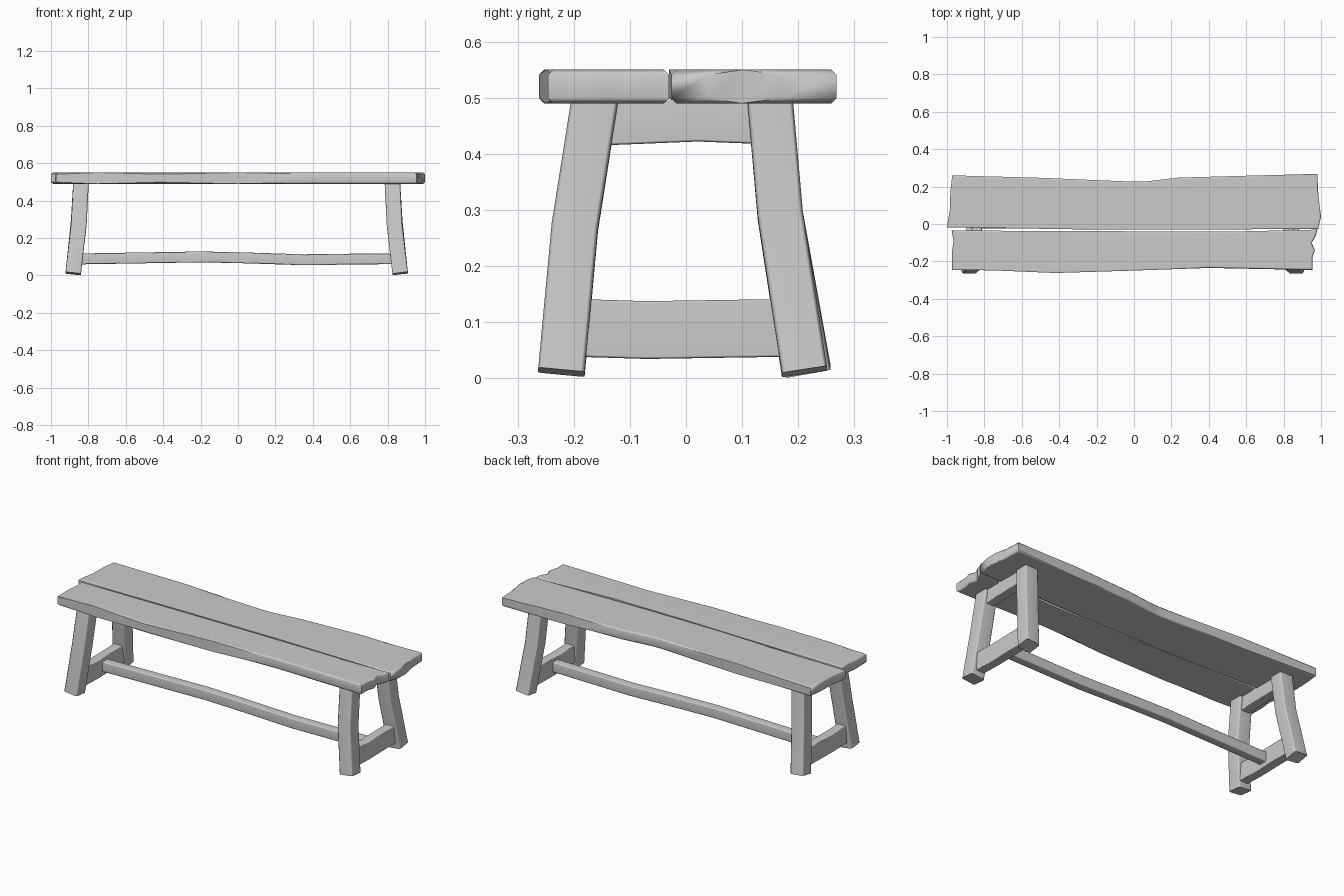
import bpy, bmesh, math
from mathutils import Vector

if "Cube" in bpy.data.objects:
    bpy.data.objects.remove(bpy.data.objects["Cube"], do_unlink=True)

grey = bpy.data.materials.new("plain grey wood")
grey.use_nodes = True
COLOUR = (0.6, 0.6, 0.6, 1)
grey.diffuse_color = COLOUR
grey.node_tree.nodes["Principled BSDF"].inputs["Base Color"].default_value = COLOUR


def finish(name, bm):
    """Turn a bmesh into a smooth-shaded object with firm flat faces."""
    bmesh.ops.recalc_face_normals(bm, faces=bm.faces)
    mesh = bpy.data.meshes.new(name)
    bm.to_mesh(mesh)
    bm.free()
    mesh.materials.append(grey)
    ob = bpy.data.objects.new(name, mesh)
    bpy.context.collection.objects.link(ob)
    bpy.ops.object.select_all(action="DESELECT")
    ob.select_set(True)
    bpy.context.view_layer.objects.active = ob
    bpy.ops.object.shade_smooth_by_angle(angle=math.radians(50))
    weighted = ob.modifiers.new("firm faces", "WEIGHTED_NORMAL")
    weighted.keep_sharp = True
    return ob


def plank(name, outline, low=0.49, high=0.55, chamfer=0.009):
    """Extrude a wavy outline and chamfer its top and bottom rims."""
    bm = bmesh.new()
    base = bm.faces.new([bm.verts.new((x, y, low)) for x, y in outline])
    top = bmesh.ops.extrude_face_region(bm, geom=[base], use_keep_orig=True)["geom"]
    for v in top:
        if isinstance(v, bmesh.types.BMVert):
            v.co.z = high
    rims = [e for e in bm.edges if abs(e.verts[0].co.z - e.verts[1].co.z) < 1e-5]
    bmesh.ops.bevel(bm, geom=rims, offset=chamfer, segments=1, affect="EDGES")
    return finish(name, bm)


def beam(name, path, size, up, chamfer=0.007):
    """Sweep a chamfered rectangle along a path, square to it at each station."""
    a, b, c = size[0] / 2, size[1] / 2, chamfer
    section = [(a, b - c), (a - c, b), (c - a, b), (-a, b - c),
               (-a, c - b), (c - a, -b), (a - c, -b), (a, c - b)]
    pts = [Vector(p) for p in path]
    bm = bmesh.new()
    rings = []
    for i, p in enumerate(pts):
        along = (pts[min(i + 1, len(pts) - 1)] - pts[max(i - 1, 0)]).normalized()
        u = Vector(up)
        u = (u - along * u.dot(along)).normalized()
        w = along.cross(u)
        rings.append([bm.verts.new(p + u * s + w * t) for s, t in section])
    for r, q in zip(rings, rings[1:]):
        for k in range(8):
            n = (k + 1) % 8
            bm.faces.new((r[k], r[n], q[n], q[k]))
    bm.faces.new(rings[0])
    bm.faces.new(rings[-1])
    return finish(name, bm)


# Seat planks with uneven edges
plank("back_seat_plank", [
    (-1.0, -0.018), (-0.2, -0.03), (0.3, -0.03), (0.985, -0.026),
    (1.0, 0.04), (0.992, 0.1), (0.985, 0.17), (0.98, 0.268),
    (0.6, 0.258), (0.24, 0.248), (0.06, 0.227), (0.0, 0.226),
    (-0.5, 0.247), (-0.972, 0.26), (-0.982, 0.17), (-0.984, 0.08)])
plank("front_seat_plank", [
    (-0.972, -0.245), (-0.75, -0.248), (-0.42, -0.262), (0.0, -0.249),
    (0.4, -0.235), (0.955, -0.246), (0.954, -0.18), (0.967, -0.14),
    (0.95, -0.1), (0.972, -0.065), (0.98, -0.03), (0.5, -0.041),
    (0.0, -0.039), (-0.975, -0.035), (-0.965, -0.09), (-0.973, -0.15)])

# End frames: two splayed, slightly bent legs joined by two rails
UP, BACK = (0, 0, 1), (0, 1, 0)
for side, sx, shift in (("left", 1, 0), ("right", -1, 0.014)):
    def at(x, y, z):
        return (sx * (x + shift), y, z)
    beam("front_%s_leg" % side,
         [at(0.825, -0.161, 0.505), at(0.837, -0.198, 0.27), at(0.867, -0.222, 0.011)],
         (0.083, 0.083), BACK)
    beam("back_%s_leg" % side,
         [at(0.825, 0.149, 0.505), at(0.838, 0.168, 0.29), at(0.867, 0.211 + shift / 2, 0.012)],
         (0.081, 0.083), BACK)
    beam("upper_%s_rail" % side,
         [at(0.827, -0.15, 0.455), at(0.827, 0.02, 0.462), at(0.827, 0.15, 0.457)],
         (0.08, 0.055), UP, 0.004)
    beam("lower_%s_rail" % side,
         [at(0.855, -0.2, 0.09), at(0.855, -0.07, 0.086), at(0.855, 0.19, 0.09)],
         (0.103, 0.055), UP, 0.004)

# Long wavy stretcher between the end frames
beam("long_stretcher",
     [(-0.86, 0, 0.088), (-0.5, 0, 0.094), (-0.2, 0, 0.099), (0.0, 0, 0.095),
      (0.35, 0, 0.084), (0.85, 0, 0.09)],
     (0.058, 0.05), UP, 0.005)
